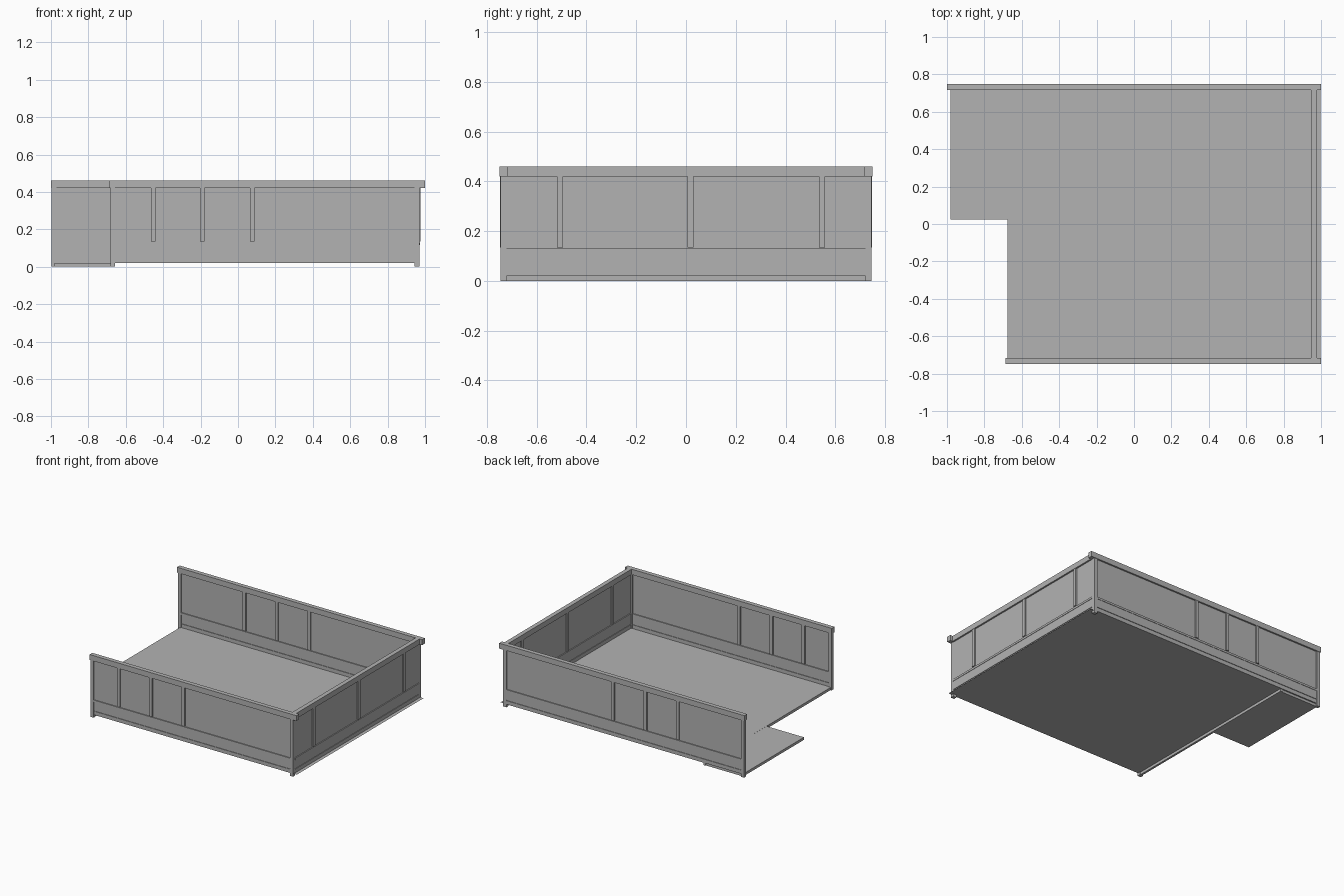
import bpy
import bmesh

old = bpy.data.objects.get("Cube")
if old:
    bpy.data.objects.remove(old, do_unlink=True)

# Single painted grey
grey = bpy.data.materials.new("plain_grey")
grey.use_nodes = True
colour = (0.45, 0.45, 0.45, 1)
grey.diffuse_color = colour
grey.node_tree.nodes["Principled BSDF"].inputs["Base Color"].default_value = colour


def finish(name, bm):
    mesh = bpy.data.meshes.new(name)
    bm.to_mesh(mesh)
    bm.free()
    mesh.materials.append(grey)
    obj = bpy.data.objects.new(name, mesh)
    bpy.context.collection.objects.link(obj)
    return obj


def box(name, xs, ys, zs):
    """Box spanning the three given ranges."""
    bm = bmesh.new()
    bmesh.ops.create_cube(bm, size=1)
    for v in bm.verts:
        v.co = [r[0] if c < 0 else r[1] for c, r in zip(v.co, (xs, ys, zs))]
    return finish(name, bm)


def wall(name, span, rail, centre, along_x, battens, half=0.011):
    """Panelled wall: boards across its span, battens and a top rail."""
    def part(label, run, depth, zs):
        across = (centre - depth, centre + depth)
        xs, ys = (run, across) if along_x else (across, run)
        box(f"{name}_{label}", xs, ys, zs)

    part("panel", span, 0.004, (0.02, 0.42))
    part("skirting", span, half * 0.75, (0.02, 0.047))
    part("lower_board", span, half * 0.75, (0.052, 0.115))
    part("middle_trim", span, half, (0.115, 0.13))
    for i, b in enumerate(battens):
        part(f"batten_{i + 1}", (b - 0.012, b + 0.012), 0.014, (0.135, 0.42))
    part("top_rail", rail, 0.016, (0.42, 0.46))


# Long walls with their end posts
long_battens = (-0.453, -0.19, 0.075)
for name, y, start in (("front_wall", -0.733, -0.67), ("back_wall", 0.733, -0.983)):
    wall(name, (start, 0.955), (start - 0.017, 1.0), y, True, long_battens)
    for label, x in (("right_post", start), ("left_post", 0.957)):
        box(f"{name}_{label}", (x - 0.013, x + 0.013),
            (y - 0.012, y + 0.012), (0, 0.42))

# End wall between the long walls
wall("end_wall", (-0.722, 0.722), (-0.717, 0.717), 0.963, False,
     (-0.507, 0.018, 0.547))

# Thin main floor
bm = bmesh.new()
corners = ((-0.67, -0.738), (0.997, -0.738), (0.997, 0.738), (-0.67, 0.738))
bm.faces.new([bm.verts.new((x, y, 0.02)) for x, y in corners])
finish("main_floor", bm)

# Side floor extension and the beam at its joint
box("floor_extension", (-0.98, -0.675), (0.025, 0.733), (0.0, 0.019))
box("floor_beam", (-0.675, -0.66), (-0.738, 0.738), (0.0, 0.0195))
